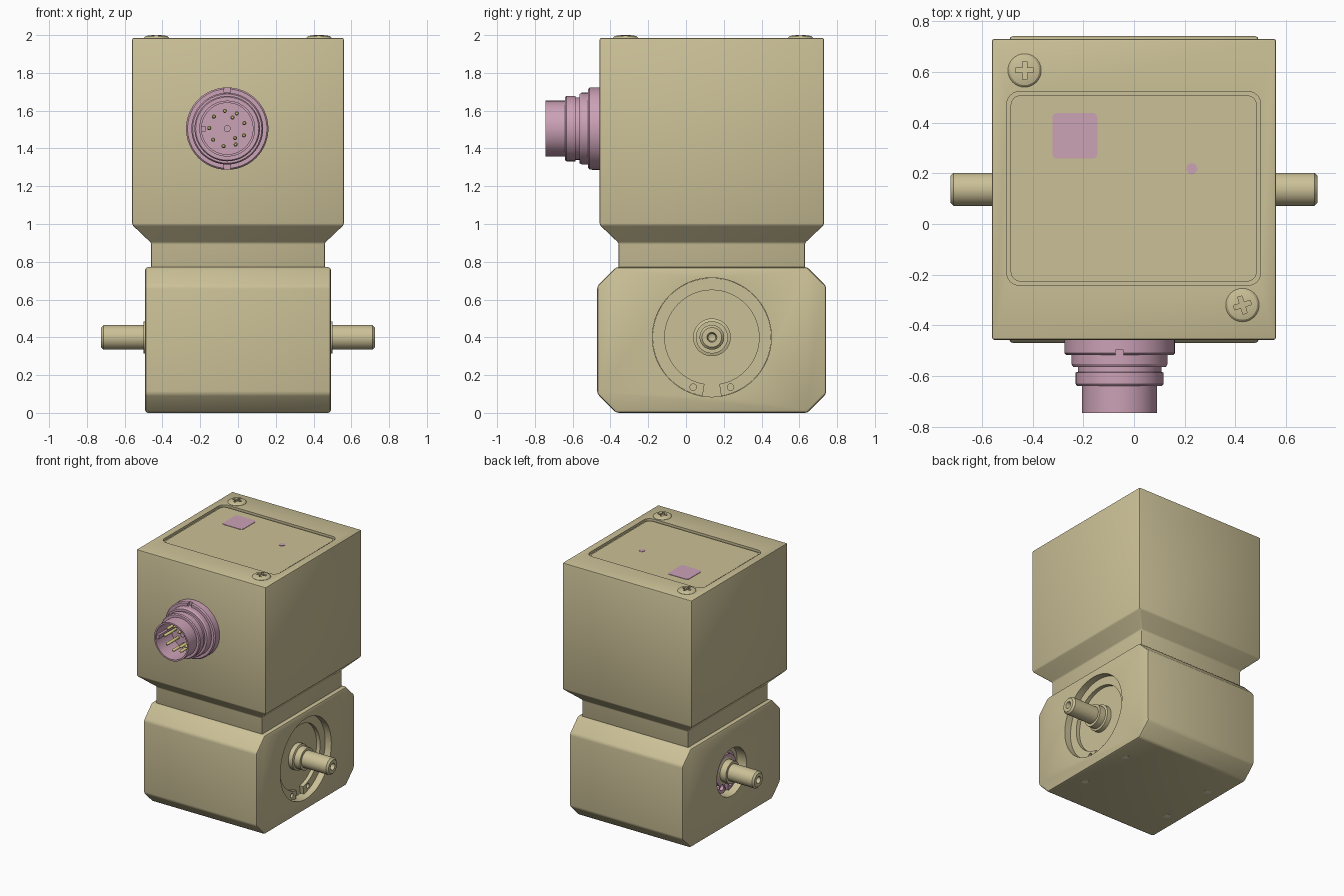
import bpy, bmesh, math
from mathutils import Vector, Matrix

cube = bpy.data.objects.get("Cube")
if cube:
    bpy.data.objects.remove(cube, do_unlink=True)


def material(name, rgb):
    m = bpy.data.materials.new(name)
    m.use_nodes = True
    m.diffuse_color = (*rgb, 1)
    bsdf = next(n for n in m.node_tree.nodes if n.type == 'BSDF_PRINCIPLED')
    bsdf.inputs["Base Color"].default_value = (*rgb, 1)
    return m


TAN = material("tan casing", (0.60, 0.53, 0.31))
PINK = material("dusty pink", (0.60, 0.36, 0.47))
PALE = material("pale tan", (0.78, 0.70, 0.48))
GOLD = material("gold pin", (0.72, 0.62, 0.25))


def finish(name, bm, mat):
    bmesh.ops.remove_doubles(bm, verts=bm.verts, dist=1e-5)
    bmesh.ops.recalc_face_normals(bm, faces=bm.faces)
    me = bpy.data.meshes.new(name)
    bm.to_mesh(me)
    bm.free()
    me.materials.append(mat)
    ob = bpy.data.objects.new(name, me)
    bpy.context.collection.objects.link(ob)
    return ob


def lathe(name, profile, loc, axis, mat, steps=48):
    """Revolve (radius, height) points round an axis starting at loc."""
    bm = bmesh.new()
    vs = [bm.verts.new((r, 0, h)) for r, h in profile]
    es = [bm.edges.new(p) for p in zip(vs, vs[1:])]
    bmesh.ops.spin(bm, geom=vs + es, cent=(0, 0, 0), axis=(0, 0, 1),
                   angle=math.tau, steps=steps)
    turn = Vector((0, 0, 1)).rotation_difference(Vector(axis)).to_matrix().to_4x4()
    bmesh.ops.transform(bm, verts=bm.verts, matrix=Matrix.Translation(loc) @ turn)
    return finish(name, bm, mat)


def rod(name, r, h, loc, axis, mat, steps=24):
    return lathe(name, [(0, 0), (r, 0), (r, h), (0, h)], loc, axis, mat, steps)


def prism(name, pts, axis, start, end, mat):
    """Extrude an outline in the yz (X) or xy (Z) plane."""
    place = (lambda a, b: (start, a, b)) if axis == 'X' else (lambda a, b: (a, b, start))
    push = Vector((1, 0, 0) if axis == 'X' else (0, 0, 1)) * (end - start)
    bm = bmesh.new()
    face = bm.faces.new([bm.verts.new(place(*p)) for p in pts])
    out = bmesh.ops.extrude_face_region(bm, geom=[face])
    bmesh.ops.translate(bm, vec=push,
                        verts=[v for v in out["geom"] if isinstance(v, bmesh.types.BMVert)])
    return finish(name, bm, mat)


def block(name, loc, size, mat, turn=0):
    bm = bmesh.new()
    bmesh.ops.create_cube(bm, size=1, matrix=Matrix.Translation(loc)
                          @ Matrix.Rotation(turn, 4, 'Z') @ Matrix.Diagonal((*size, 1)))
    return finish(name, bm, mat)


def apply_all(ob):
    bpy.context.view_layer.objects.active = ob
    for m in list(ob.modifiers):
        bpy.ops.object.modifier_apply(modifier=m.name)


def bevel(ob, width):
    m = ob.modifiers.new("bevel", 'BEVEL')
    m.width, m.segments, m.limit_method = width, 2, 'ANGLE'
    apply_all(ob)


def cut(ob, *cutters):
    for c in cutters:
        m = ob.modifiers.new("cut", 'BOOLEAN')
        m.operation, m.solver, m.object = 'DIFFERENCE', 'EXACT', c
        apply_all(ob)
        bpy.data.objects.remove(c, do_unlink=True)


def rounded(x0, x1, y0, y1, r, n=6):
    pts = []
    for i, (cx, cy) in enumerate([(x1 - r, y1 - r), (x0 + r, y1 - r),
                                  (x0 + r, y0 + r), (x1 - r, y0 + r)]):
        for k in range(n + 1):
            a = math.pi / 2 * (i + k / n)
            pts.append((cx + r * math.cos(a), cy + r * math.sin(a)))
    return pts


CY, CZ = 0.137, 0.4  # shaft axis

# lower gearbox: chamfered block
y0, y1, h, c = -0.47, 0.742, 0.772, 0.1
outline = [(y0 + c, 0), (y1 - c, 0), (y1, c), (y1, h - c),
           (y1 - c, h), (y0 + c, h), (y0, h - c), (y0, c)]
gearbox = prism("gearbox", outline, 'X', -0.492, 0.492, TAN)
bevel(gearbox, 0.015)
cut(gearbox,
    rod("cutter", 0.315, 0.3, (0.41, CY, CZ), (1, 0, 0), TAN, 64),
    rod("cutter", 0.185, 0.3, (-0.41, CY, CZ), (-1, 0, 0), TAN, 48))

# mounting hole faces underneath
for sx in (-0.38, 0.38):
    for y in (-0.088, 0.362):
        rod("mounting_hole", 0.026, 0.006, (sx, y, -0.001), (0, 0, 1), PALE, 20)

# shafts with hub, chamfered tip and centre hole
for side, s in (("left", 1), ("right", -1)):
    lathe(side + "_shaft",
          [(0, 0), (0.1, 0), (0.1, 0.05), (0.085, 0.055), (0.085, 0.105), (0.065, 0.105),
           (0.065, 0.317), (0.052, 0.33), (0.026, 0.33), (0.02, 0.3), (0, 0.29)],
          (s * 0.395, CY, CZ), (s, 0, 0), TAN)


def snap_ring(name, inner, outer, ear_outer, gap, ear, x0, x1, mat):
    """Open ring with its gap at the bottom and an eyelet at each end."""
    def at(r, deg):
        a = math.radians(deg - 90)
        return (CY + r * math.cos(a), CZ + r * math.sin(a))
    n = 60
    angles = [gap + (360 - 2 * gap) * i / n for i in range(n + 1)]
    rim = [at(ear_outer if min(d, 360 - d) < ear else outer, d) for d in angles]
    ring = prism(name, rim + [at(inner, d) for d in reversed(angles)], 'X', x0, x1, mat)
    mid = (inner + ear_outer) / 2
    for d in ((gap + ear) / 2, -(gap + ear) / 2):
        y, z = at(mid, d)
        cut(ring, rod("cutter", (ear_outer - inner) * 0.27, 0.2,
                      (min(x0, x1) - 0.1, y, z), (1, 0, 0), mat, 16))


snap_ring("left_snap_ring", 0.25, 0.314, 0.314, 9, 32, 0.405, 0.44, TAN)
snap_ring("right_snap_ring", 0.084, 0.125, 0.168, 9, 42, -0.445, -0.42, PINK)
lathe("right_seal", [(0.08, 0), (0.15, 0), (0.15, 0.012), (0.08, 0.012)],
      (-0.405, CY, CZ), (-1, 0, 0), PINK)

# upper housing: neck, flare and box
bm = bmesh.new()
rings = []
for z, grow in ((0.765, 0), (0.9, 0), (0.995, 0.1), (1.985, 0.1)):
    x, ya, yb = 0.46 + grow, -0.357 - grow, 0.63 + grow
    rings.append([bm.verts.new(p) for p in ((-x, ya, z), (x, ya, z), (x, yb, z), (-x, yb, z))])
for lo, hi in zip(rings, rings[1:]):
    for i in range(4):
        j = (i + 1) % 4
        bm.faces.new((lo[i], lo[j], hi[j], hi[i]))
bm.faces.new(rings[0])
bm.faces.new(rings[-1])
housing = finish("housing", bm, TAN)
bevel(housing, 0.008)
cut(housing, prism("cutter", rounded(-0.502, 0.5, -0.242, 0.523, 0.05), 'Z', 1.967, 2.1, TAN))

# panel in the lid with its markings
prism("lid_panel", rounded(-0.487, 0.485, -0.227, 0.508, 0.04), 'Z', 1.965, 1.974, TAN)
prism("square_mark", rounded(-0.322, -0.145, 0.258, 0.438, 0.018), 'Z', 1.972, 1.977, PINK)
rod("round_mark", 0.022, 0.005, (0.228, 0.218, 1.972), (0, 0, 1), PINK)

# cross-head lid screws
for x, y, turn in ((-0.432, 0.606, 0), (0.428, -0.32, 0.3)):
    screw = lathe("lid_screw", [(0, -0.02), (0.066, -0.02), (0.066, 0.002), (0.058, 0.01),
                                (0.038, 0.015), (0, 0.016)], (x, y, 1.984), (0, 0, 1), TAN, 32)
    for quarter in (0, math.pi / 2):
        cut(screw, block("cutter", (x, y, 2), (0.07, 0.018, 0.03), TAN, turn + quarter))

# round plug connector on the front
PX, PY, PZ = -0.057, -0.452, 1.505
plug = lathe("connector_shell",
             [(0, 0), (0.218, 0), (0.218, 0.058), (0.21, 0.066), (0.19, 0.066), (0.19, 0.1),
              (0.183, 0.112), (0.165, 0.112), (0.165, 0.132), (0.173, 0.134), (0.173, 0.18),
              (0.167, 0.188), (0.148, 0.188), (0.148, 0.293), (0.136, 0.293), (0.136, 0.1),
              (0, 0.1)], (PX, PY, PZ), (0, -1, 0), PINK, 64)
for s in (-1, 1):
    cut(plug, block("cutter", (PX, PY - 0.085, PZ + s * 0.207), (0.032, 0.08, 0.034), PINK))
block("connector_key", (PX - 0.128, PY - 0.19, PZ), (0.024, 0.18, 0.03), PINK)
rod("connector_core", 0.018, 0.06, (PX, PY - 0.095, PZ), (0, -1, 0), PINK)
pins = [(0.095, 360 * i / 9 + 18) for i in range(9)] + [(0.065, 65), (0.065, -50)]
for r, deg in pins:
    a = math.radians(deg)
    lathe("connector_pin", [(0, 0), (0.011, 0), (0.011, 0.14), (0.006, 0.15), (0, 0.15)],
          (PX + r * math.cos(a), PY - 0.095, PZ + r * math.sin(a)), (0, -1, 0), GOLD, 12)

# smooth round parts, keep sharp edges
bpy.ops.object.select_all(action='DESELECT')
for ob in bpy.context.collection.objects:
    if ob.type == 'MESH':
        ob.select_set(True)
        bpy.context.view_layer.objects.active = ob
bpy.ops.object.shade_smooth_by_angle(angle=math.radians(30))
